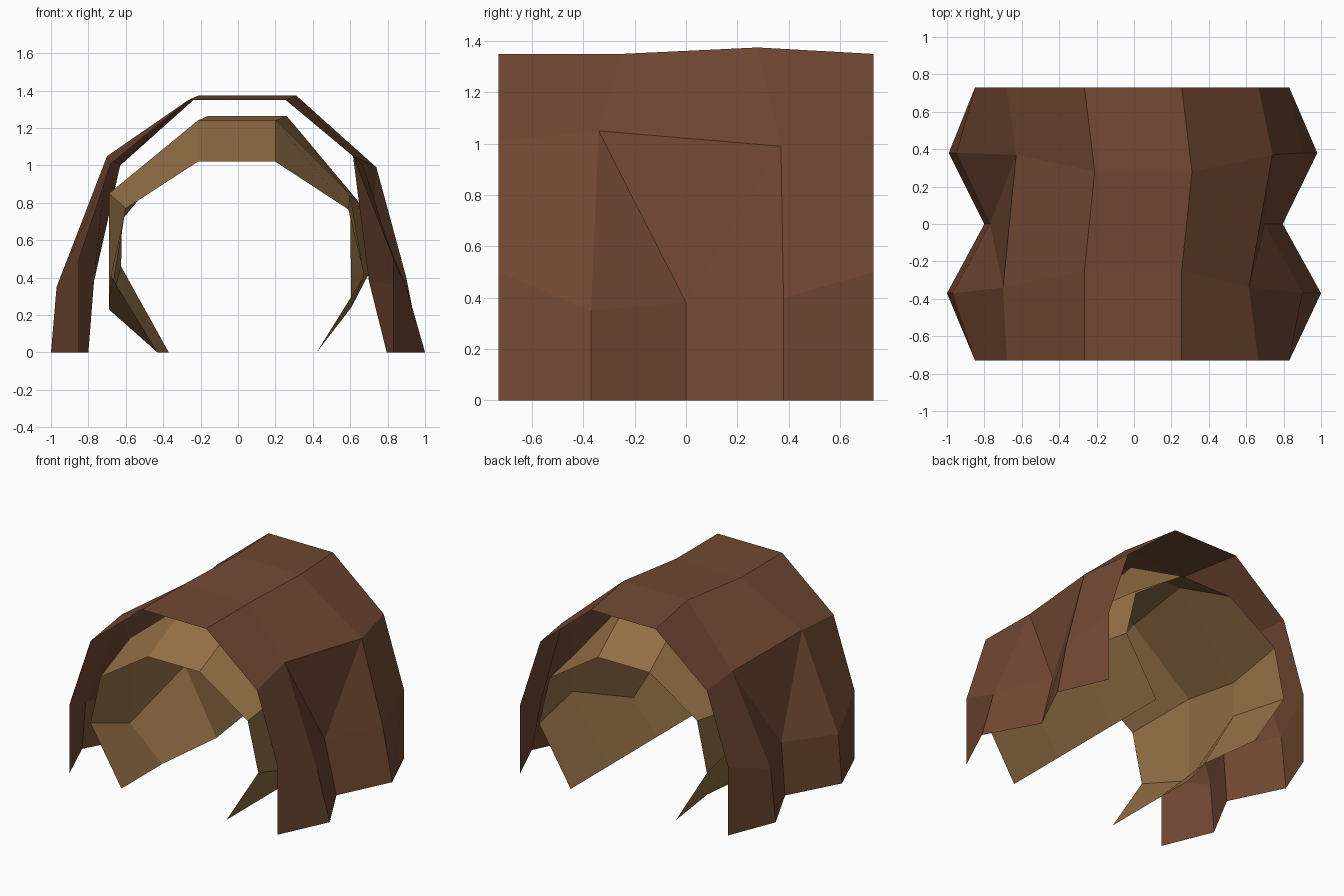
import bpy

if "Cube" in bpy.data.objects:
    bpy.data.objects.remove(bpy.data.objects["Cube"])

END = 0.73  # half length of the log


def material(name, rgb):
    m = bpy.data.materials.new(name)
    m.diffuse_color = (*rgb, 1)
    m.use_nodes = True
    m.node_tree.nodes["Principled BSDF"].inputs["Base Color"].default_value = m.diffuse_color
    return m


def row(end, ys, mids):
    """One lengthwise edge line: both ends share an (x, z); mids sit at ys."""
    line = [(end[0], -END, end[1])]
    line += [(x, y, z) for y, (x, z) in zip(ys, mids)]
    return line + [(end[0], END, end[1])]


def sheet(name, rows, mat):
    """Skin neighbouring rows; a 5-point row meets a 4-point row with a fan."""
    verts, ids, faces = [], [], []
    for r in rows:
        ids.append(range(len(verts), len(verts) + len(r)))
        verts += r
    for a, b in zip(ids, ids[1:]):
        if len(a) == len(b):
            for i in range(len(a) - 1):
                faces.append((a[i], a[i + 1], b[i + 1], b[i]))
        else:
            flip = len(a) < len(b)
            if flip:
                a, b = b, a
            fan = [(a[0], a[1], b[1], b[0]), (a[1], a[2], b[1]),
                   (a[2], b[2], b[1]), (a[2], a[3], b[2]),
                   (a[3], a[4], b[3], b[2])]
            faces += [f[::-1] for f in fan] if flip else fan
    # rows run left to right over the top: reverse so normals face outward
    me = bpy.data.meshes.new(name)
    me.from_pydata(verts, [], [f[::-1] for f in faces])
    me.materials.append(mat)
    ob = bpy.data.objects.new(name, me)
    bpy.context.collection.objects.link(ob)
    return ob


bark = material("bark brown", (0.165, 0.065, 0.032))
wood = material("inner wood tan", (0.30, 0.165, 0.062))

# Bark: ribbed foot and side rows, then shoulder and top rows
RIB, SHOULDER, TOP = (-0.37, 0, 0.38), (-0.34, 0.37), (-0.25, 0.28)
sheet("outer_bark", [
    row((-0.85, 0), RIB, [(-1.0, 0), (-0.80, 0), (-0.99, 0)]),
    row((-0.85, 0.5), RIB, [(-0.97, 0.35), (-0.77, 0.38), (-0.95, 0.38)]),
    row((-0.68, 1.01), SHOULDER, [(-0.70, 1.05), (-0.63, 1.0)]),
    row((-0.265, 1.35), TOP, [(-0.265, 1.35), (-0.21, 1.375)]),
    row((0.255, 1.35), TOP, [(0.255, 1.35), (0.31, 1.375)]),
    row((0.665, 1.01), SHOULDER, [(0.615, 1.05), (0.74, 0.99)]),
    row((0.83, 0.5), RIB, [(0.90, 0.35), (0.70, 0.38), (0.90, 0.40)]),
    row((0.83, 0), RIB, [(1.0, 0), (0.795, 0), (0.98, 0)]),
], bark)

# Hollow lining: lower at both open ends, curling inward at the ground
MID = (-0.26, 0.28)
sheet("inner_lining", [
    row((-0.43, 0), MID, [(-0.43, 0), (-0.37, 0)]),
    row((-0.68, 0.41), MID, [(-0.69, 0.23), (-0.625, 0.46)]),
    row((-0.60, 0.77), MID, [(-0.69, 0.85), (-0.62, 0.71)]),
    row((-0.215, 1.02), MID, [(-0.215, 1.24), (-0.16, 1.265)]),
    row((0.20, 1.02), MID, [(0.20, 1.24), (0.26, 1.265)]),
    row((0.59, 0.765), MID, [(0.60, 0.84), (0.70, 0.74)]),
    row((0.675, 0.41), MID, [(0.605, 0.24), (0.72, 0.46)]),
    row((0.42, 0), MID, [(0.42, 0), (0.42, 0)]),
], wood)
